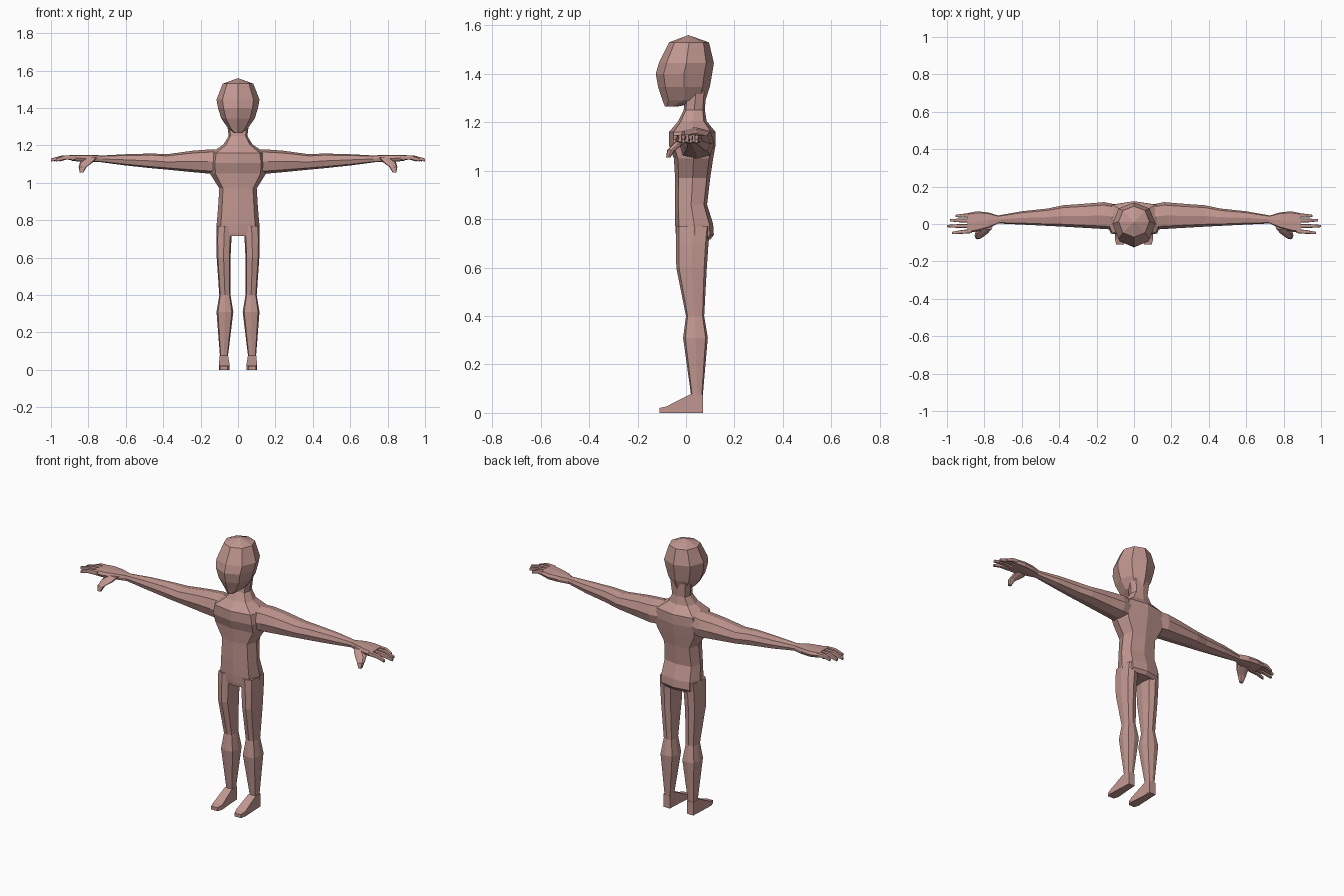
import bpy, bmesh

skin = bpy.data.materials.new("skin")
skin.diffuse_color = (0.54, 0.31, 0.28, 1)

DIRS = [(1, 0), (1, 1), (0, 1), (-1, 1), (-1, 0), (-1, -1), (0, -1), (1, -1)]


def loft(name, axis, rings, k=0.8, mirror=False):
    """Eight-sided loft; ring = (position on axis, u0, u1, v0, v1).
    u, v are the other two axes in x, y, z order; k is how square the corners are."""
    bm = bmesh.new()
    loops = []
    for p, u0, u1, v0, v1 in rings:
        loop = []
        for du, dv in DIRS:
            f = k if du and dv else 1
            co = [(u0 + u1) / 2 + f * du * (u1 - u0) / 2,
                  (v0 + v1) / 2 + f * dv * (v1 - v0) / 2]
            co.insert("xyz".index(axis), p)
            loop.append(bm.verts.new(co))
        loops.append(loop)
    for a, b in zip(loops, loops[1:]):
        for i in range(8):
            j = (i + 1) % 8
            bm.faces.new((a[i], a[j], b[j], b[i]))
    bm.faces.new(loops[0])
    bm.faces.new(loops[-1])
    bmesh.ops.remove_doubles(bm, verts=bm.verts, dist=1e-5)
    bmesh.ops.recalc_face_normals(bm, faces=bm.faces)
    me = bpy.data.meshes.new(name)
    bm.to_mesh(me)
    bm.free()
    me.materials.append(skin)
    ob = bpy.data.objects.new(name, me)
    bpy.context.collection.objects.link(ob)
    if mirror:
        m = ob.modifiers.new("Mirror", 'MIRROR')
        m.use_mirror_merge = False
    return ob


def sym(*rows):
    """Rings centred on x = 0 from (z, half width, y0, y1)."""
    return [(z, -w, w, y0, y1) for z, w, y0, y1 in rows]


# Head, with a pointed crown and narrow chin
loft("head", "z", sym(
    (1.56, 0, 0.01, 0.01), (1.53, 0.082, -0.07, 0.095), (1.445, 0.115, -0.112, 0.115),
    (1.40, 0.107, -0.125, 0.108), (1.345, 0.09, -0.115, 0.098),
    (1.29, 0.052, -0.097, 0.08), (1.266, 0.02, -0.087, -0.03)), 0.72)

# Torso and neck
loft("torso", "z", sym(
    (0.715, 0.11, -0.038, 0.10), (0.735, 0.114, -0.042, 0.115), (0.78, 0.114, -0.045, 0.112),
    (0.86, 0.107, -0.045, 0.087), (0.97, 0.10, -0.045, 0.10), (1.05, 0.15, -0.05, 0.112),
    (1.105, 0.155, -0.07, 0.122), (1.16, 0.145, -0.07, 0.122), (1.205, 0.078, -0.032, 0.085),
    (1.25, 0.05, -0.01, 0.078), (1.33, 0.06, 0.0, 0.083)), 0.8)

# Legs
loft("leg", "z", [
    (0.77, 0.03, 0.113, -0.042, 0.10), (0.70, 0.035, 0.116, -0.042, 0.093),
    (0.60, 0.04, 0.114, -0.04, 0.086), (0.40, 0.04, 0.10, 0.0, 0.075),
    (0.31, 0.025, 0.115, -0.012, 0.09), (0.08, 0.053, 0.097, 0.02, 0.07),
    (0.01, 0.053, 0.097, 0.022, 0.068)], 0.82, True)

# Feet
loft("foot", "y", [
    (0.07, 0.055, 0.096, 0, 0.075), (0.02, 0.053, 0.098, 0, 0.078),
    (-0.08, 0.045, 0.102, 0, 0.027), (-0.11, 0.055, 0.095, 0, 0.02)], 1, True)

# Arms
loft("arm", "x", [
    (0.10, -0.03, 0.105, 1.05, 1.18), (0.16, -0.027, 0.117, 1.05, 1.178),
    (0.24, -0.022, 0.11, 1.057, 1.172), (0.38, -0.014, 0.10, 1.071, 1.153),
    (0.46, -0.01, 0.083, 1.078, 1.157), (0.60, -0.003, 0.068, 1.093, 1.153),
    (0.73, 0.003, 0.045, 1.11, 1.146)], 0.78, True)

# Palms
loft("palm", "x", [
    (0.725, 0.003, 0.045, 1.11, 1.146), (0.78, -0.022, 0.062, 1.112, 1.15),
    (0.84, -0.04, 0.068, 1.113, 1.15), (0.89, -0.048, 0.058, 1.118, 1.15)], 0.85, True)

# Fingers: base y, tip x, tip y
for fname, yb, xt, yt in (("little_finger", 0.046, 0.955, 0.043), ("ring_finger", 0.018, 0.985, 0.02),
                          ("middle_finger", -0.011, 1.0, -0.011), ("index_finger", -0.038, 0.972, -0.048)):
    ym, xm = (yb + yt) / 2, (0.88 + xt) / 2
    loft(fname, "x", [
        (0.87, yb - 0.011, yb + 0.011, 1.123, 1.148), (xm, ym - 0.01, ym + 0.01, 1.124, 1.147),
        (xt, yt - 0.006, yt + 0.006, 1.114, 1.13)], 0.85, True)

# Thumbs
loft("thumb", "z", [
    (1.135, 0.755, 0.81, -0.03, 0.01), (1.11, 0.775, 0.845, -0.055, -0.012),
    (1.085, 0.81, 0.852, -0.078, -0.045), (1.055, 0.826, 0.846, -0.082, -0.064)], 0.8, True)
